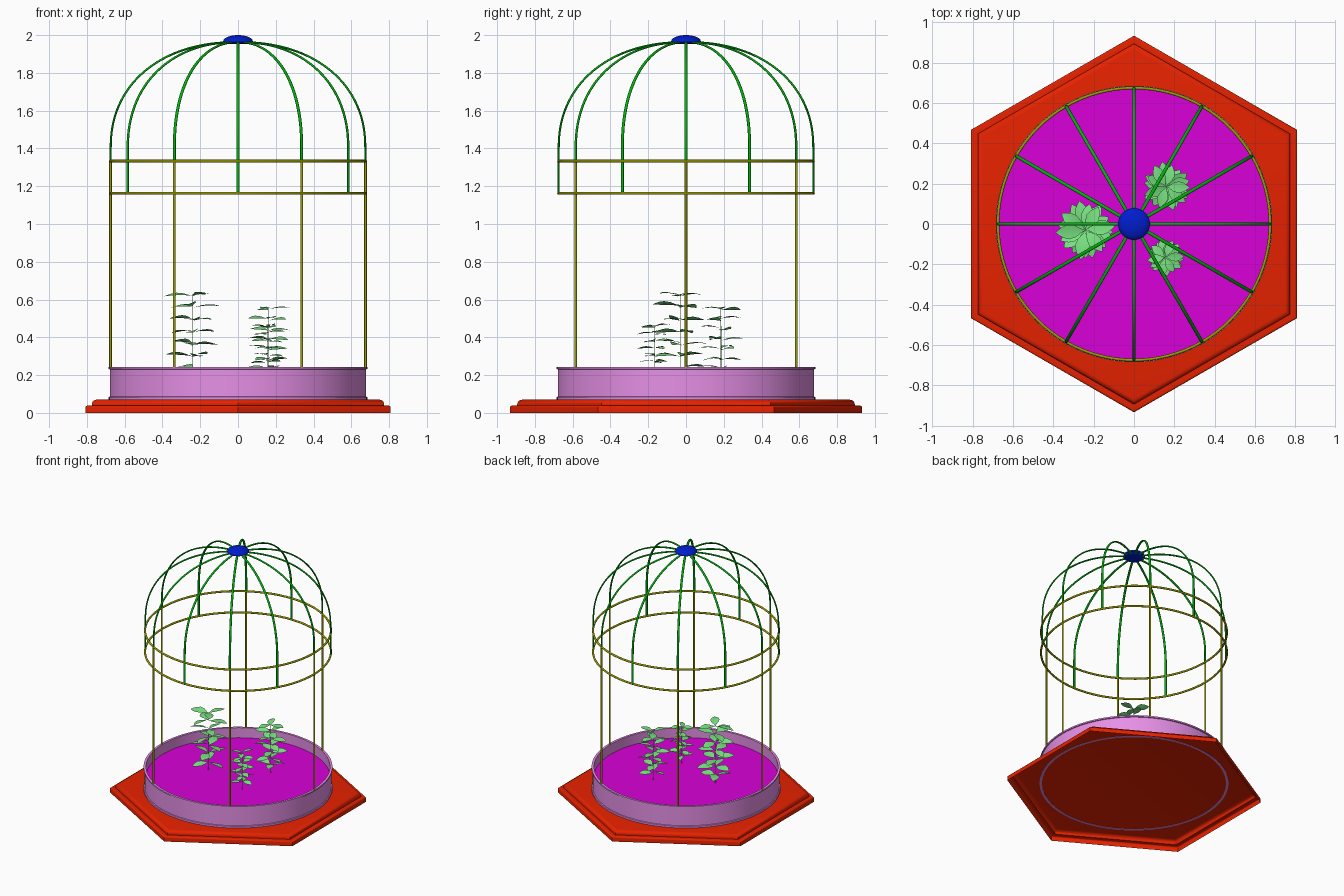
import bpy, bmesh, math, random
from mathutils import Matrix, Vector

if "Cube" in bpy.data.objects:
    bpy.data.objects.remove(bpy.data.objects["Cube"])

random.seed(4)
PI = math.pi


def material(name, r, g, b):
    m = bpy.data.materials.new(name)
    m.diffuse_color = (r, g, b, 1)
    m.use_nodes = True
    m.node_tree.nodes["Principled BSDF"].inputs["Base Color"].default_value = m.diffuse_color
    return m


RED = material("red", 0.8, 0.016, 0.0)
LILAC = material("lilac", 0.79, 0.28, 0.79)
MAGENTA = material("magenta", 0.69, 0.0, 0.69)
OLIVE = material("olive", 0.33, 0.34, 0.0)
GREEN = material("green", 0.0, 0.44, 0.004)
BLUE = material("blue", 0.0, 0.012, 0.62)
LEAF = material("leaf green", 0.2, 0.78, 0.23)


def add_object(name, bm, mat):
    me = bpy.data.meshes.new(name)
    bm.to_mesh(me)
    bm.free()
    me.materials.append(mat)
    ob = bpy.data.objects.new(name, me)
    bpy.context.collection.objects.link(ob)
    bpy.ops.object.select_all(action='DESELECT')
    ob.select_set(True)
    bpy.context.view_layer.objects.active = ob
    bpy.ops.object.shade_smooth_by_angle(angle=math.radians(50))
    return ob


def lathe(name, profile, sides, mat, phase=0.0, loop=False, bottom=True):
    """Turn (radius, z) points around z; capped unless the profile loops."""
    bm = bmesh.new()
    rings = [[bm.verts.new((r * math.cos(phase + 2 * PI * i / sides),
                            r * math.sin(phase + 2 * PI * i / sides), z))
              for i in range(sides)] for r, z in profile]
    pairs = list(zip(rings, rings[1:]))
    if loop:
        pairs.append((rings[-1], rings[0]))
    else:
        bm.faces.new(rings[-1])
        if bottom:
            bm.faces.new(rings[0][::-1])
    for a, b in pairs:
        for i in range(sides):
            j = (i + 1) % sides
            bm.faces.new((a[i], a[j], b[j], b[i]))
    return add_object(name, bm, mat)


def oval(a, b, n=12):
    return [(a * math.cos(2 * PI * i / n), b * math.sin(2 * PI * i / n)) for i in range(n)]


def fillet(r, z, rr, rz, n=5):
    """Quarter-round from vertical to horizontal, ending at (r - rr, z + rz)."""
    return [(r - rr + rr * math.cos(PI / 2 * i / n), z + rz * math.sin(PI / 2 * i / n))
            for i in range(n + 1)]


# Stepped hexagonal base, an open shell underneath (radii given to the flat sides)
k = 1 / math.cos(PI / 6)
base = [(0.808, 0)] + fillet(0.808, 0.028, 0.01, 0.01) + [(0.774, 0.038)] + fillet(0.774, 0.045, 0.025, 0.025)
lathe("hexagonal_base", [(r * k, z) for r, z in base], 6, RED, PI / 6, bottom=False)

# Planter wall with small lips at top and bottom, and the soil inside
lathe("planter_wall", [(0.667, 0.068), (0.685, 0.068), (0.685, 0.084), (0.678, 0.086),
                       (0.678, 0.23), (0.685, 0.232), (0.685, 0.243), (0.667, 0.243)],
      96, LILAC, loop=True)
lathe("soil", [(0.667, 0.163)], 96, MAGENTA, bottom=False)

# Two cage hoops
for label, z in (("lower", 1.163), ("upper", 1.333)):
    lathe(label + "_hoop", [(0.6745 + u, z + v) for u, v in oval(0.0075, 0.0075)],
          96, OLIVE, loop=True)

# Six upright bars standing on the planter rim
for i in range(6):
    a = i * PI / 3
    bm = bmesh.new()
    bmesh.ops.create_cone(bm, cap_ends=True, segments=12, radius1=0.007, radius2=0.007,
                          depth=1.095, matrix=Matrix.Translation(
                              (0.675 * math.cos(a), 0.675 * math.sin(a), 0.7875)))
    add_object(f"upright_bar_{i + 1}", bm, OLIVE)


def dome_rib(name, angle, z0):
    """Oval rod that rises straight, then follows a full, rounded quarter arch."""
    R, zc, h, n, e = 0.674, 1.4, 0.563, 36, 2 / 2.2
    path = [(R, z0)]
    for s in range(n + 1):
        t = PI / 2 * s / n
        path.append((R * max(math.cos(t), 0) ** e, zc + h * math.sin(t) ** e))
    bm = bmesh.new()
    rot = Matrix.Rotation(angle, 3, 'Z')
    section = oval(0.0055, 0.0085)
    rings = []
    for i, (x, z) in enumerate(path):
        p, q = path[max(i - 1, 0)], path[min(i + 1, len(path) - 1)]
        nrm = Vector((q[1] - p[1], 0, p[0] - q[0])).normalized()
        rings.append([bm.verts.new(rot @ (Vector((x, w, z)) + nrm * d)) for d, w in section])
    for a, b in zip(rings, rings[1:]):
        for i in range(len(section)):
            j = (i + 1) % len(section)
            bm.faces.new((a[i], a[j], b[j], b[i]))
    bm.faces.new(rings[0][::-1])
    bm.faces.new(rings[-1])
    add_object(name, bm, GREEN)


# Twelve dome ribs, alternately reaching the upper and the lower hoop
for i in range(12):
    dome_rib(f"dome_rib_{i + 1}", i * PI / 6, 1.333 if i % 2 == 0 else 1.16)

# Domed cap where the ribs meet
cap = [(0.045, 1.953), (0.07, 1.958), (0.079, 1.964)]
cap += [(0.079 * math.cos(t * PI / 16), 1.966 + 0.034 * math.sin(t * PI / 16)) for t in range(1, 8)]
lathe("top_cap", cap + [(0.002, 2.0)], 40, BLUE)


def leaf(bm, origin, angle, length, tilt):
    """Pointed, lightly folded leaf starting at the stem."""
    m = (Matrix.Translation(origin) @ Matrix.Rotation(angle, 4, 'Z')
         @ Matrix.Rotation(-tilt, 4, 'Y') @ Matrix.Rotation(random.uniform(-0.3, 0.3), 4, 'X'))
    rows = []
    for s, w in ((0, .015), (.12, .05), (.32, .19), (.55, .25), (.75, .19), (.9, .09), (1, .005)):
        z = 0.05 * math.sin(s * PI)
        rows.append([bm.verts.new(m @ (Vector((s, q * w, z + abs(q) * w * 0.12)) * length))
                     for q in (-1, 0, 1)])
    for a, b in zip(rows, rows[1:]):
        for i in (0, 1):
            bm.faces.new((a[i], b[i], b[i + 1], a[i + 1]))


# Three leafy plants: thin stem with whorls of nearly level leaves
plants = ((-0.24, -0.03, 0.15, 0.63), (0.16, 0.185, 0.126, 0.55), (0.155, -0.165, 0.096, 0.46))
for p, (x, y, radius, top) in enumerate(plants):
    bm = bmesh.new()
    z0 = 0.163
    bmesh.ops.create_cone(bm, cap_ends=True, segments=6, radius1=0.002, radius2=0.0015,
                          depth=top - z0, matrix=Matrix.Translation((x, y, (top + z0) / 2)))
    for level in range(7):
        z = 0.235 + (top - 0.235) * level / 6
        for side in range(3):
            turn = level * 2 * PI / 7 + side * 2 * PI / 3 + p + random.uniform(-0.15, 0.15)
            leaf(bm, Vector((x, y, z + random.uniform(-0.012, 0.004))), turn,
                 radius * random.uniform(0.85, 1.0), random.uniform(-0.1, 0.1))
    add_object(f"plant_{p + 1}", bm, LEAF)
